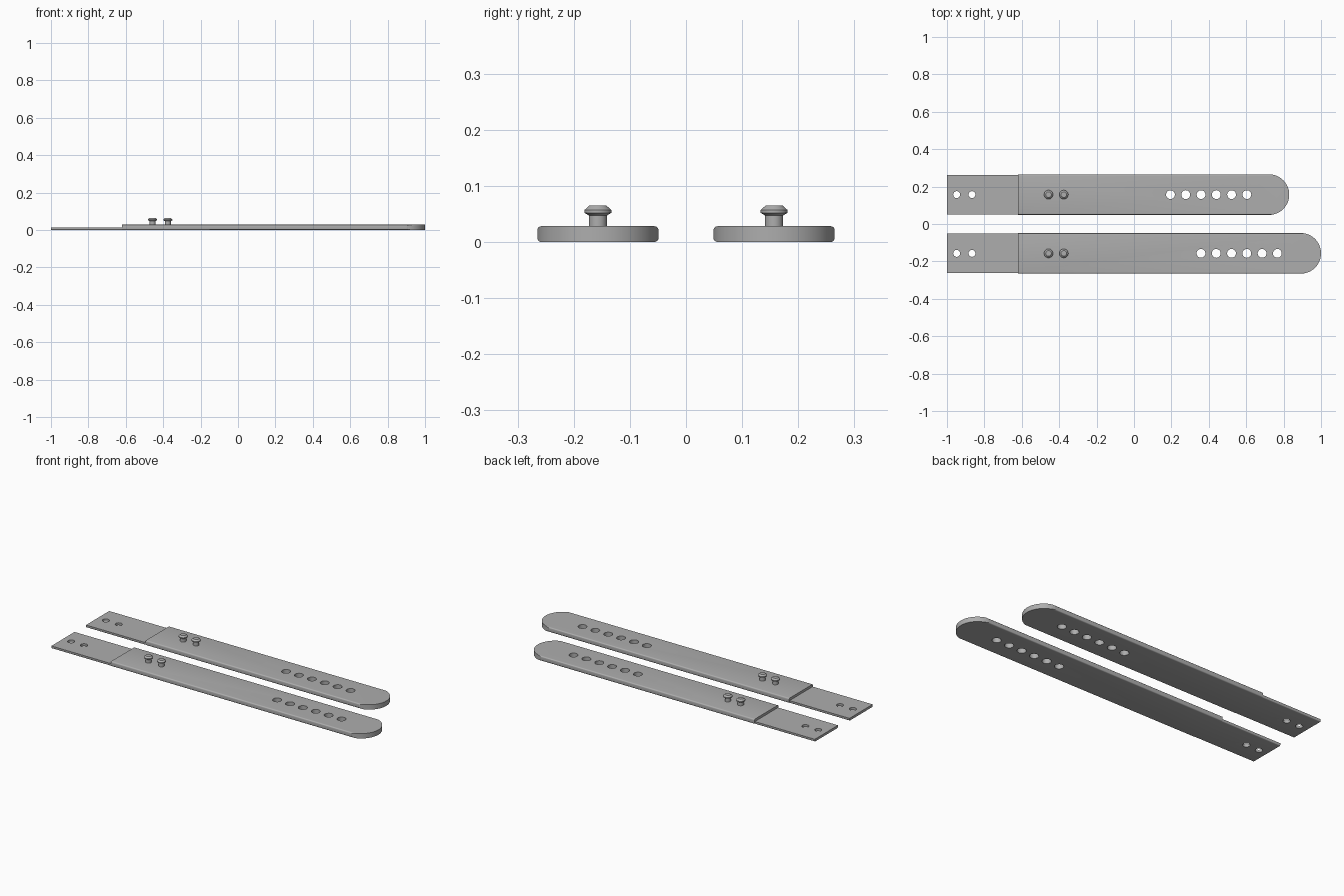
import bpy, bmesh
from math import cos, sin, pi

cube = bpy.data.objects.get("Cube")
if cube:
    bpy.data.objects.remove(cube, do_unlink=True)

grey = bpy.data.materials.new("grey rubber")
grey.use_nodes = True
grey.diffuse_color = (0.42, 0.42, 0.42, 1)
grey.node_tree.nodes["Principled BSDF"].inputs["Base Color"].default_value = grey.diffuse_color

HALF_WIDTH, THICK, TAB_THICK = 0.108, 0.028, 0.014
STEP_X, PITCH = -0.62, 0.0817


def add_object(name, bm):
    bmesh.ops.recalc_face_normals(bm, faces=bm.faces[:])
    mesh = bpy.data.meshes.new(name)
    bm.to_mesh(mesh)
    bm.free()
    mesh.materials.append(grey)
    obj = bpy.data.objects.new(name, mesh)
    bpy.context.collection.objects.link(obj)
    return obj


def prism(name, outline, direction):
    """Extrude a closed outline along a direction."""
    bm = bmesh.new()
    face = bm.faces.new([bm.verts.new(p) for p in outline])
    moved = bmesh.ops.extrude_face_region(bm, geom=[face])["geom"]
    bmesh.ops.translate(bm, vec=direction,
                        verts=[v for v in moved if isinstance(v, bmesh.types.BMVert)])
    # the extrusion keeps the starting face, closing the solid
    return add_object(name, bm)


def disc(x, y, z, r, n=32):
    return [(x + r * cos(2 * pi * i / n), y + r * sin(2 * pi * i / n), z) for i in range(n)]


def rounded_bar(name, x0, x1, y, half, top, radii):
    """Bar along x whose lower and upper long edges are rounded."""
    low, high = radii
    corners = [(half, 0, low, -pi / 2), (half, top, high, 0),
               (-half, top, high, pi / 2), (-half, 0, low, pi)]
    outline = []
    for cy, cz, r, start in corners:
        mid_y = cy - r if cy > 0 else cy + r
        mid_z = cz - r if cz > 0 else cz + r
        steps = 5 if r else 1
        for i in range(steps):
            a = start + (pi / 2) * i / max(steps - 1, 1)
            outline.append((x0, y + mid_y + r * cos(a), mid_z + r * sin(a)))
    return prism(name, outline, (x1 - x0, 0, 0))


def boolean(obj, cutter, operation):
    mod = obj.modifiers.new(operation.lower(), 'BOOLEAN')
    mod.operation, mod.solver, mod.object = operation, 'EXACT', cutter
    bpy.context.view_layer.objects.active = obj
    bpy.ops.object.modifier_apply(modifier=mod.name)
    bpy.data.objects.remove(cutter, do_unlink=True)


def punch(obj, xs, y, r):
    for x in xs:
        boolean(obj, prism("hole_cutter", disc(x, y, -0.05, r), (0, 0, 0.15)), 'DIFFERENCE')


def smooth(obj):
    bpy.ops.object.select_all(action='DESELECT')
    obj.select_set(True)
    bpy.context.view_layer.objects.active = obj
    bpy.ops.object.shade_smooth_by_angle(angle=pi / 6)


def stud(name, x, y):
    """Turned peg with a bevelled mushroom head."""
    profile = [(0.016, 0.02), (0.016, 0.047), (0.024, 0.052),
               (0.024, 0.057), (0.015, 0.065)]
    bm = bmesh.new()
    rings = [[bm.verts.new(p) for p in disc(x, y, z, r)] for r, z in profile]
    for a, b in zip(rings, rings[1:]):
        for i in range(len(a)):
            j = (i + 1) % len(a)
            bm.faces.new((a[i], a[j], b[j], b[i]))
    bm.faces.new(rings[0])
    bm.faces.new(rings[-1])
    smooth(add_object(name, bm))


def strap(prefix, y, end_x, first_hole):
    # thick band, trimmed to a round tip
    band = rounded_bar(prefix + "_band", STEP_X, end_x + 0.01, y, HALF_WIDTH, THICK, (0.007, 0.007))
    r = HALF_WIDTH + 0.0005
    tip = [(end_x - r + r * cos(a), y + r * sin(a), -0.05)
           for a in (pi * (i / 40 - 0.5) for i in range(41))]
    tip += [(-1.2, y + r, -0.05), (-1.2, y - r, -0.05)]
    boolean(band, prism("tip_cutter", tip, (0, 0, 0.15)), 'INTERSECT')
    punch(band, [first_hole + i * PITCH for i in range(6)], y, 0.0235)
    smooth(band)
    # thin mounting tab
    tab = rounded_bar(prefix + "_tab", -1, STEP_X, y, HALF_WIDTH - 0.003, TAB_THICK, (0.005, 0))
    punch(tab, (-0.948, -0.948 + PITCH), y, 0.0185)
    smooth(tab)
    # pair of fastening studs
    for i in range(2):
        stud(f"{prefix}_stud_{i + 1}", -0.457 + i * PITCH, y)


strap("short_strap", 0.157, 0.83, 0.195)
strap("long_strap", -0.157, 1.0, 0.358)
